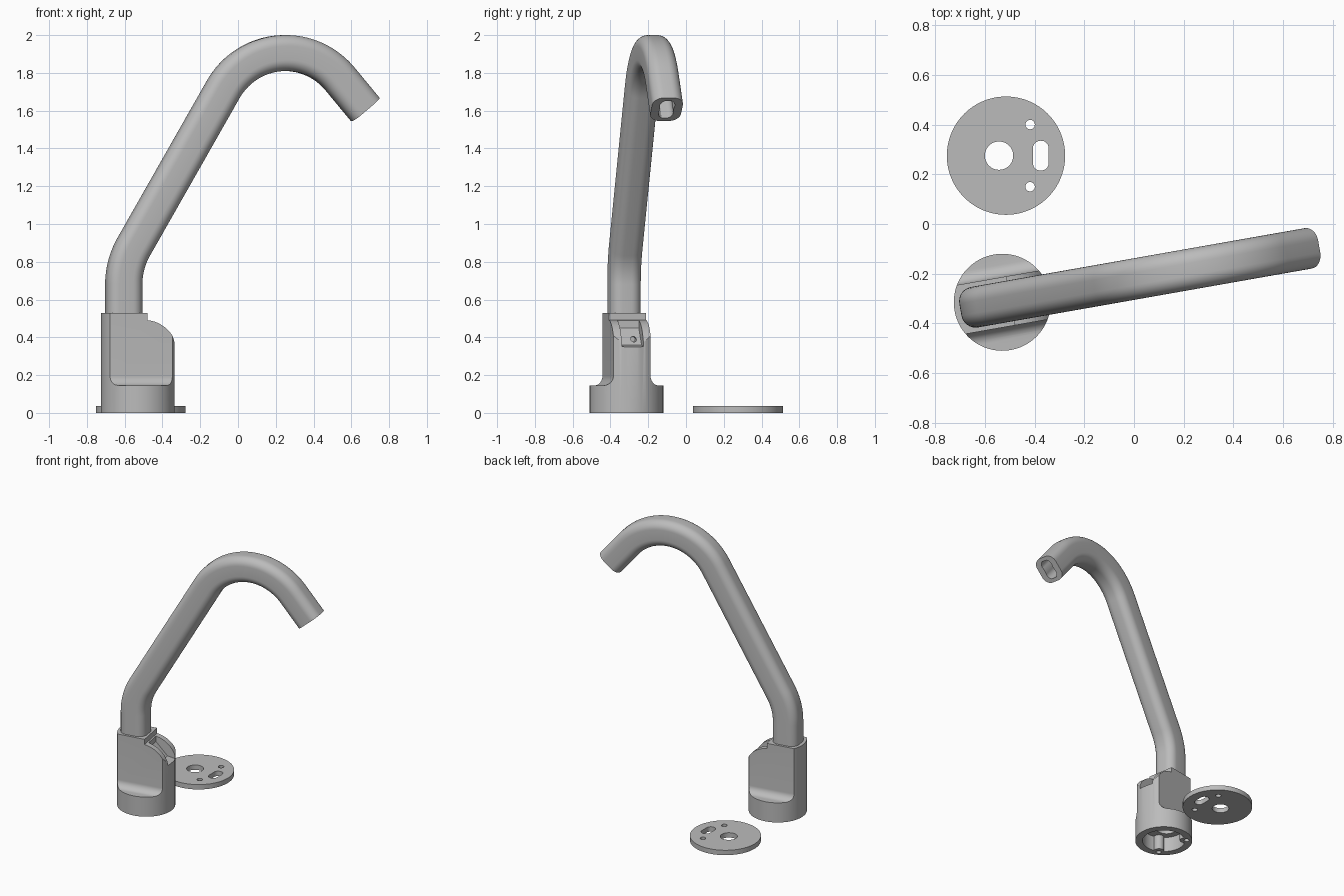
import bpy, bmesh
from math import sin, cos, tan, pi, radians, atan2, hypot
from mathutils import Vector

cube = bpy.data.objects.get("Cube")
if cube:
    bpy.data.objects.remove(cube)

metal = bpy.data.materials.new("satin grey")
metal.use_nodes = True
metal.diffuse_color = (0.5, 0.5, 0.5, 1)
metal.node_tree.nodes["Principled BSDF"].inputs["Base Color"].default_value = (0.5, 0.5, 0.5, 1)


def finish(name, bm):
    bmesh.ops.recalc_face_normals(bm, faces=bm.faces)
    mesh = bpy.data.meshes.new(name)
    bm.to_mesh(mesh)
    bm.free()
    mesh.materials.append(metal)
    ob = bpy.data.objects.new(name, mesh)
    bpy.context.collection.objects.link(ob)
    return ob


def arc(cx, cy, r, start, end, n=12):
    steps = [radians(start + (end - start) * i / n) for i in range(n + 1)]
    return [(cx + r * cos(a), cy + r * sin(a)) for a in steps]


def circle(cx, cy, r, n=32):
    return arc(cx, cy, r, 0, 360, n)[:-1]


def rounded_rect(hx, hy, r, cx=0, cy=0, n=8):
    pts = []
    for k, (sx, sy) in enumerate([(1, 1), (-1, 1), (-1, -1), (1, -1)]):
        pts += arc(cx + sx * (hx - r), cy + sy * (hy - r), r, 90 * k, 90 * k + 90, n)
    return pts


def prism(name, pts, lo, hi, axis="z", bevel=0):
    place = {"x": lambda a, b, h: (h, a, b),
             "y": lambda a, b, h: (a, h, b),
             "z": lambda a, b, h: (a, b, h)}[axis]
    bm = bmesh.new()
    low, top = [[bm.verts.new(place(a, b, h)) for a, b in pts] for h in (lo, hi)]
    bm.faces.new(low)
    lid = bm.faces.new(top)
    for i in range(len(pts)):
        bm.faces.new((low[i - 1], low[i], top[i], top[i - 1]))
    if bevel:
        bmesh.ops.bevel(bm, geom=list(lid.edges), offset=bevel, segments=4,
                        profile=0.5, affect="EDGES")
    return finish(name, bm)


def combine(ob, cutter, operation="DIFFERENCE"):
    mod = ob.modifiers.new("cut", "BOOLEAN")
    mod.operation = operation
    mod.solver = "EXACT"
    mod.object = cutter
    bpy.context.view_layer.objects.active = ob
    bpy.ops.object.modifier_apply(modifier=mod.name)
    bpy.data.objects.remove(cutter)


# Base body: round foot rising into a flat-sided slab with filleted shoulders
body = prism("base_body", circle(0, 0, 0.195, 96), 0, 0.53)
half, foot, fil = 0.1, 0.145, 0.05
right = [(0.4, -0.1), (0.4, foot)] + arc(half + fil, foot + fil, fil, 270, 180) + [(half, 0.7)]
slab = right + [(-y, z) for y, z in reversed(right)]
combine(body, prism("slab", slab, -0.4, 0.4, "x"), "INTERSECT")

# Stepped and domed top on the spout side
side = [(-0.4, -0.1), (0.4, -0.1), (0.4, 0.31)] + arc(0.015, 0.31, 0.182, 0, 84, 20)
side += [(0.035, 0.6), (-0.4, 0.6)]
combine(body, prism("dome", side, -0.4, 0.4, "y"), "INTERSECT")

# Lever groove with a small pin hole
groove = [(0.045, 0.6), (0.045, 0.45), (0.13, 0.36), (0.25, 0.34), (0.25, 0.6)]
combine(body, prism("groove", groove, -0.058, 0.058, "y"))
combine(body, prism("pin_hole", circle(0.02, 0.39, 0.015, 16), 0.06, 0.2, "x"))

# Hollow underside, screw posts and screw holes
combine(body, prism("cavity", circle(0, 0, 0.145, 64), -0.1, 0.11))
combine(body, prism("bore", circle(-0.03, 0, 0.07, 48), 0.05, 0.4))
for s in (-1, 1):
    combine(body, prism("post", circle(-0.088, s * 0.116, 0.036), 0.0, 0.13), "UNION")
for s in (-1, 1):
    combine(body, prism("screw_hole", circle(-0.095, s * 0.125, 0.018, 20), -0.1, 0.1))

# Spout centre line: upright, lean, crown arc, downturned tip
u0, crown_u, crown_z, crown_r = -0.076, 0.792, 1.52, 0.385
lean = radians(60)
start_u = crown_u - crown_r * sin(lean)
start_z = crown_z + crown_r * cos(lean)
knee_z = start_z - (start_u - u0) * tan(lean)
knee_r = 0.4
bend_z = knee_z - knee_r * tan(radians(15))
path = [(u0, 0.44, 90)]
for i in range(13):
    a = 90 - 30 * i / 12
    t = radians(a)
    path.append((u0 + knee_r * (1 - sin(t)), bend_z + knee_r * cos(t), a))
for i in range(37):
    a = 60 - 110 * i / 36
    t = radians(a)
    path.append((crown_u - crown_r * sin(t), crown_z + crown_r * cos(t), a))
u, z, a = path[-1]
path.append((u + 0.21 * cos(radians(a)), z + 0.21 * sin(radians(a)), a))

# Spout: rounded tube with a two-lobed waterway
outer = rounded_rect(0.095, 0.0825, 0.058)
inner = []
for p, q in outer:
    t = atan2(q, p)
    r = 0.03 + 0.043 * abs(cos(t)) ** 1.5
    inner.append((r * cos(t), r * sin(t)))
bm = bmesh.new()
shells = []
for section in (outer, inner):
    rings = []
    for u, z, a in path:
        t = radians(a)
        rings.append([bm.verts.new((u - p * sin(t), q, z + p * cos(t))) for p, q in section])
    for r1, r2 in zip(rings, rings[1:]):
        for i in range(len(section)):
            bm.faces.new((r1[i - 1], r1[i], r2[i], r2[i - 1]))
    shells.append(rings)
for end in (0, -1):
    o, n = shells[0][end], shells[1][end]
    for i in range(len(outer)):
        bm.faces.new((o[i - 1], o[i], n[i], n[i - 1]))
spout = finish("spout", bm)

for ob in (body, spout):
    ob.location = (-0.53, -0.315, 0)
    ob.rotation_euler.z = radians(10)

# Loose mounting plate with its openings
plate = prism("mounting_plate", circle(0, 0, 0.238, 96), 0, 0.036, bevel=0.014)
combine(plate, prism("centre_hole", circle(-0.028, 0, 0.057, 48), -0.1, 0.1))
combine(plate, prism("slot", rounded_rect(0.032, 0.06, 0.031, 0.14), -0.1, 0.1))
for s in (-1, 1):
    combine(plate, prism("hole", circle(0.097, s * 0.125, 0.019, 24), -0.1, 0.1))
plate.location = (-0.515, 0.275, 0)

# Smooth curved surfaces, keep hard edges
bpy.ops.object.select_all(action="DESELECT")
for ob in (body, spout, plate):
    ob.select_set(True)
bpy.context.view_layer.objects.active = body
bpy.ops.object.shade_smooth_by_angle(angle=radians(30))
